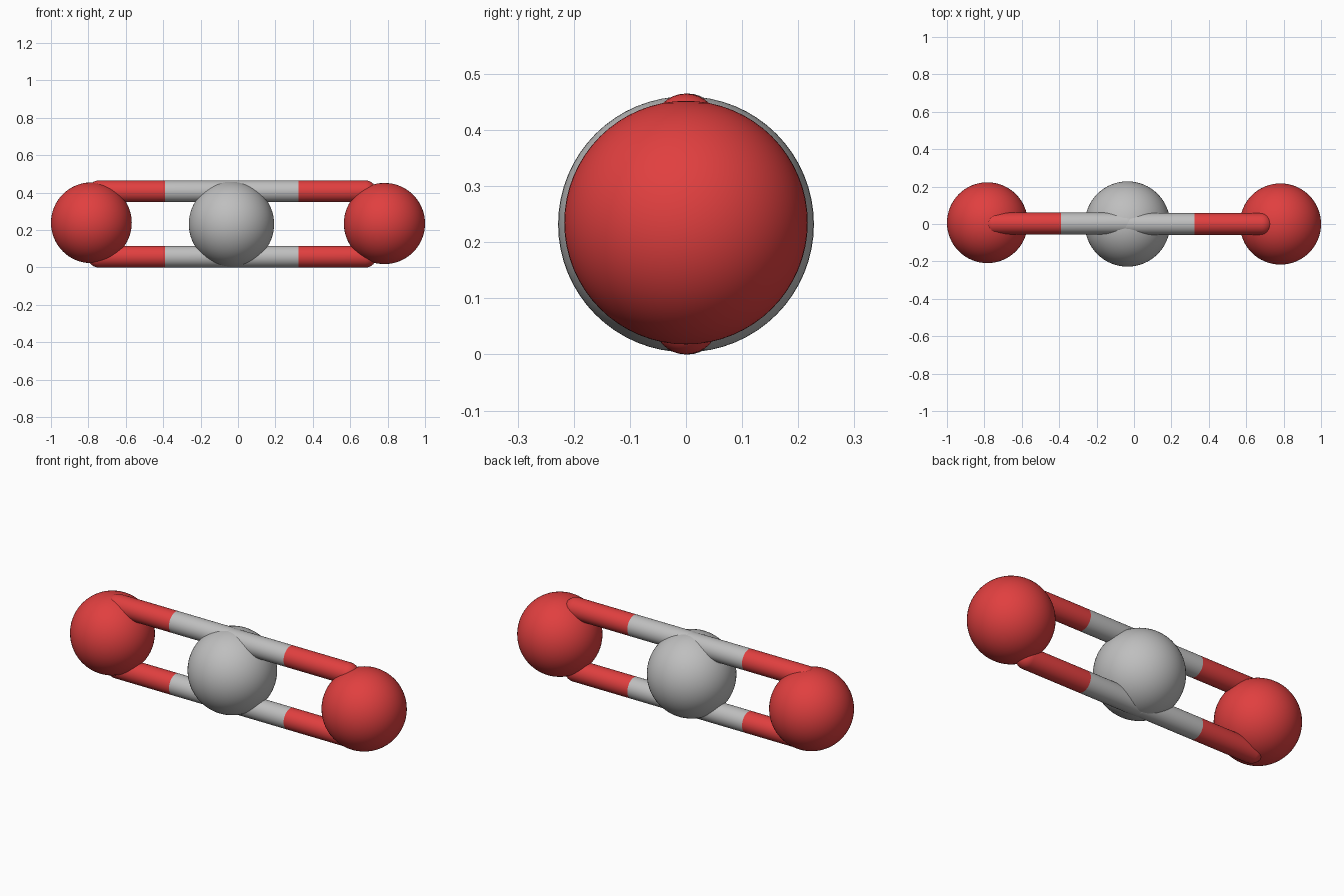
import bpy, bmesh, math
from mathutils import Matrix

if "Cube" in bpy.data.objects:
    bpy.data.objects.remove(bpy.data.objects["Cube"])


def material(name, rgb):
    m = bpy.data.materials.new(name)
    m.diffuse_color = (*rgb, 1)
    m.use_nodes = True
    m.node_tree.nodes["Principled BSDF"].inputs["Base Color"].default_value = m.diffuse_color
    return m


RED = material("red", (0.75, 0.05, 0.05))
GREY = material("grey", (0.52, 0.52, 0.52))


def finish(bm, name, mats):
    for f in bm.faces:
        f.smooth = True
    me = bpy.data.meshes.new(name)
    bm.to_mesh(me)
    bm.free()
    for m in mats:
        me.materials.append(m)
    ob = bpy.data.objects.new(name, me)
    bpy.context.collection.objects.link(ob)
    return ob


def atom(name, centre, radius, mat):
    bm = bmesh.new()
    bmesh.ops.create_uvsphere(bm, u_segments=64, v_segments=32, radius=radius,
                              matrix=Matrix.Translation(centre))
    finish(bm, name, [mat])


def bond(name, x_grey, x_red, y, z, radius):
    """Round-ended rod, grey on the inner half and red on the outer half."""
    bm = bmesh.new()
    d = 1 if x_red > x_grey else -1
    mid = (x_grey + x_red) / 2
    n, caps = 32, 8
    # profile along the rod: (x, r), pole to pole
    prof = [(x_grey - d * radius * math.cos(a), radius * math.sin(a))
            for a in (i * math.pi / 2 / caps for i in range(1, caps + 1))]
    prof.append((mid, radius))
    prof += [(x_red + d * radius * math.sin(a), radius * math.cos(a))
             for a in (i * math.pi / 2 / caps for i in range(caps))]
    rings = [[bm.verts.new((x, y + r * math.cos(t), z + r * math.sin(t)))
              for t in (2 * math.pi * k / n for k in range(n))] for x, r in prof]
    for a, b in zip(rings, rings[1:]):
        for k in range(n):
            j = (k + 1) % n
            bm.faces.new((a[k], a[j], b[j], b[k]))
    for ring, x in ((rings[0], x_grey - d * radius), (rings[-1], x_red + d * radius)):
        pole = bm.verts.new((x, y, z))
        for k in range(n):
            bm.faces.new((ring[k], ring[(k + 1) % n], pole))
    bmesh.ops.recalc_face_normals(bm, faces=bm.faces)
    for f in bm.faces:
        f.material_index = int((f.calc_center_median().x - mid) * d > 0)
    finish(bm, name, [GREY, RED])


# Atoms
atom("centre_atom", (-0.035, 0.0, 0.232), 0.228, GREY)
atom("left_atom", (-0.784, 0.007, 0.239), 0.216, RED)
atom("right_atom", (0.783, 0.0, 0.235), 0.217, RED)

# Double bonds
for level, z in (("upper", 0.407), ("lower", 0.058)):
    bond(f"{level}_left_bond", -0.035, -0.745, 0.003, z, 0.058)
    bond(f"{level}_right_bond", -0.035, 0.682, 0.0, z, 0.058)
